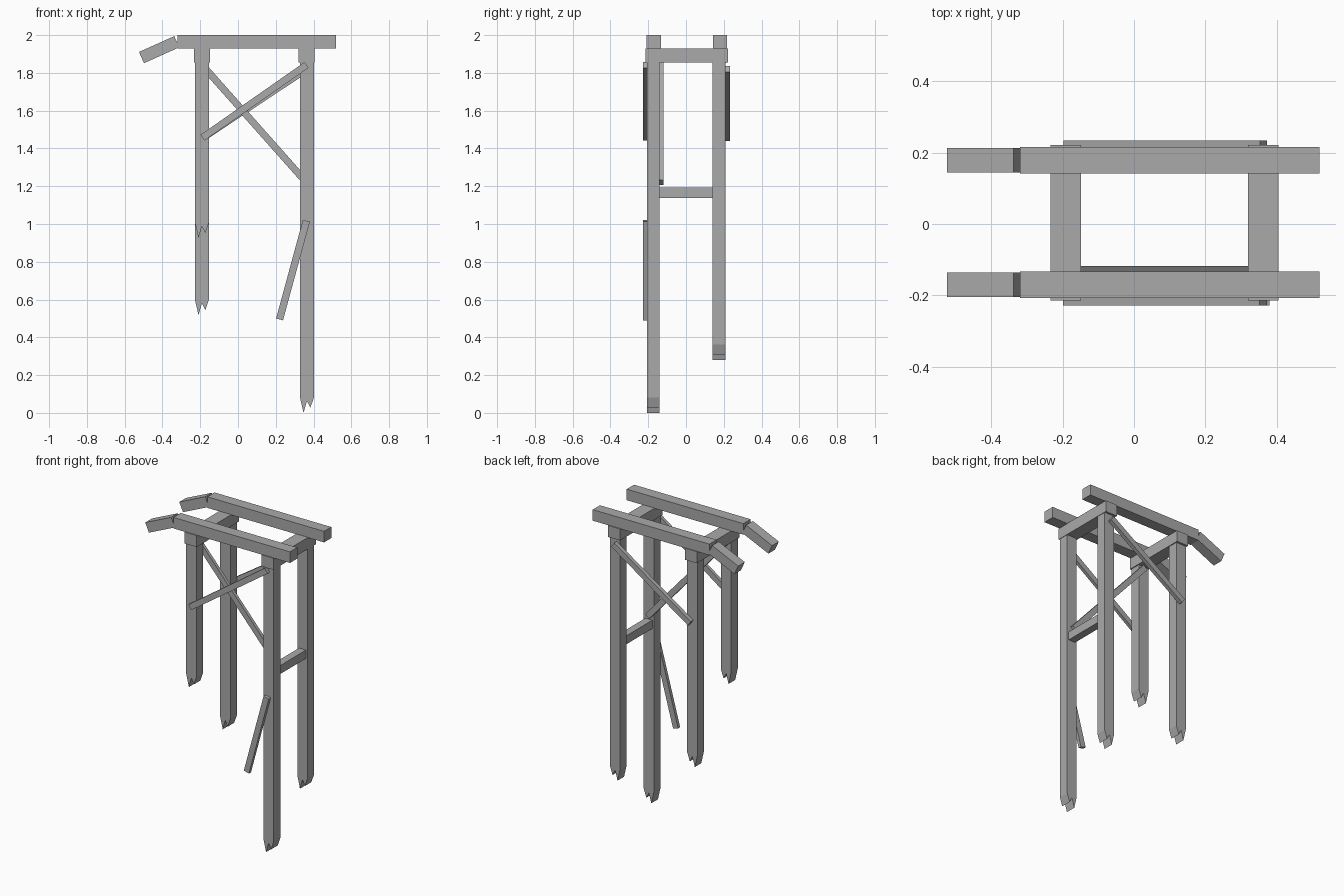
import bpy, bmesh, math

if "Cube" in bpy.data.objects:
    bpy.data.objects.remove(bpy.data.objects["Cube"])

wood = bpy.data.materials.new("weathered grey")
wood.diffuse_color = (0.4, 0.4, 0.4, 1)
wood.use_nodes = True
wood.node_tree.nodes["Principled BSDF"].inputs["Base Color"].default_value = wood.diffuse_color


def extrude_xz(name, pts, y0, y1):
    """Extrude an outline drawn in the front view from y0 to y1."""
    bm = bmesh.new()
    front = [bm.verts.new((x, y0, z)) for x, z in pts]
    back = [bm.verts.new((x, y1, z)) for x, z in pts]
    bm.faces.new(front)
    bm.faces.new(back[::-1])
    n = len(pts)
    for i in range(n):
        j = (i + 1) % n
        bm.faces.new((front[i], back[i], back[j], front[j]))
    bmesh.ops.recalc_face_normals(bm, faces=bm.faces)
    me = bpy.data.meshes.new(name)
    bm.to_mesh(me)
    bm.free()
    me.materials.append(wood)
    ob = bpy.data.objects.new(name, me)
    bpy.context.collection.objects.link(ob)
    return ob


def box(name, x0, x1, y0, y1, z0, z1):
    return extrude_xz(name, [(x0, z0), (x1, z0), (x1, z1), (x0, z1)], y0, y1)


def plank(name, a, b, width, y0, y1):
    """Square-cut board between two points of the front view."""
    dx, dz = b[0] - a[0], b[1] - a[1]
    k = width / 2 / math.hypot(dx, dz)
    nx, nz = -dz * k, dx * k
    extrude_xz(name, [(a[0] - nx, a[1] - nz), (b[0] - nx, b[1] - nz),
                      (b[0] + nx, b[1] + nz), (a[0] + nx, a[1] + nz)], y0, y1)


def post(name, x, y0, y1, tip):
    """Upright with a splintered lower end."""
    extrude_xz(name, [(x - .037, 1.855), (x - .037, tip + .082), (x - .018, tip),
                      (x, tip + .064), (x + .018, tip + .027),
                      (x + .037, tip + .082), (x + .037, 1.855)], y0, y1)


# splintered posts
LX, RX = -0.191, 0.365
post("front_left_post", LX, -.207, -.139, .925)
post("back_left_post", LX, .141, .208, .517)
post("front_right_post", RX, -.207, -.139, 0)
post("back_right_post", RX, .141, .208, .28)

# cross caps on the posts
for side, x in (("left", LX), ("right", RX - .003)):
    box(side + "_cap", x - .043, x + .043, -.214, .222, 1.855, 1.93)

# long top beams with a snapped, drooping end
for side, y0, y1 in (("front", -.208, -.133), ("back", .142, .216)):
    box(side + "_beam", -.32, .52, y0, y1, 1.928, 2.0)
    plank(side + "_broken_end", (-.511, 1.881), (-.324, 1.965), .065,
          y0 + .003, y1 - .003)

# diagonal braces
plank("front_outer_brace", (-.188, 1.457), (.363, 1.842), .037, -.228, -.207)
plank("back_outer_brace", (-.188, 1.455), (.363, 1.82), .037, .208, .234)
plank("front_inner_brace", (-.19, 1.842), (.362, 1.22), .037, -.139, -.118)

# hanging loose board and rung between the right posts
plank("loose_board", (.22, .495), (.362, 1.017), .038, -.228, -.207)
box("rung", RX - .025, RX + .025, -.139, .141, 1.138, 1.193)
